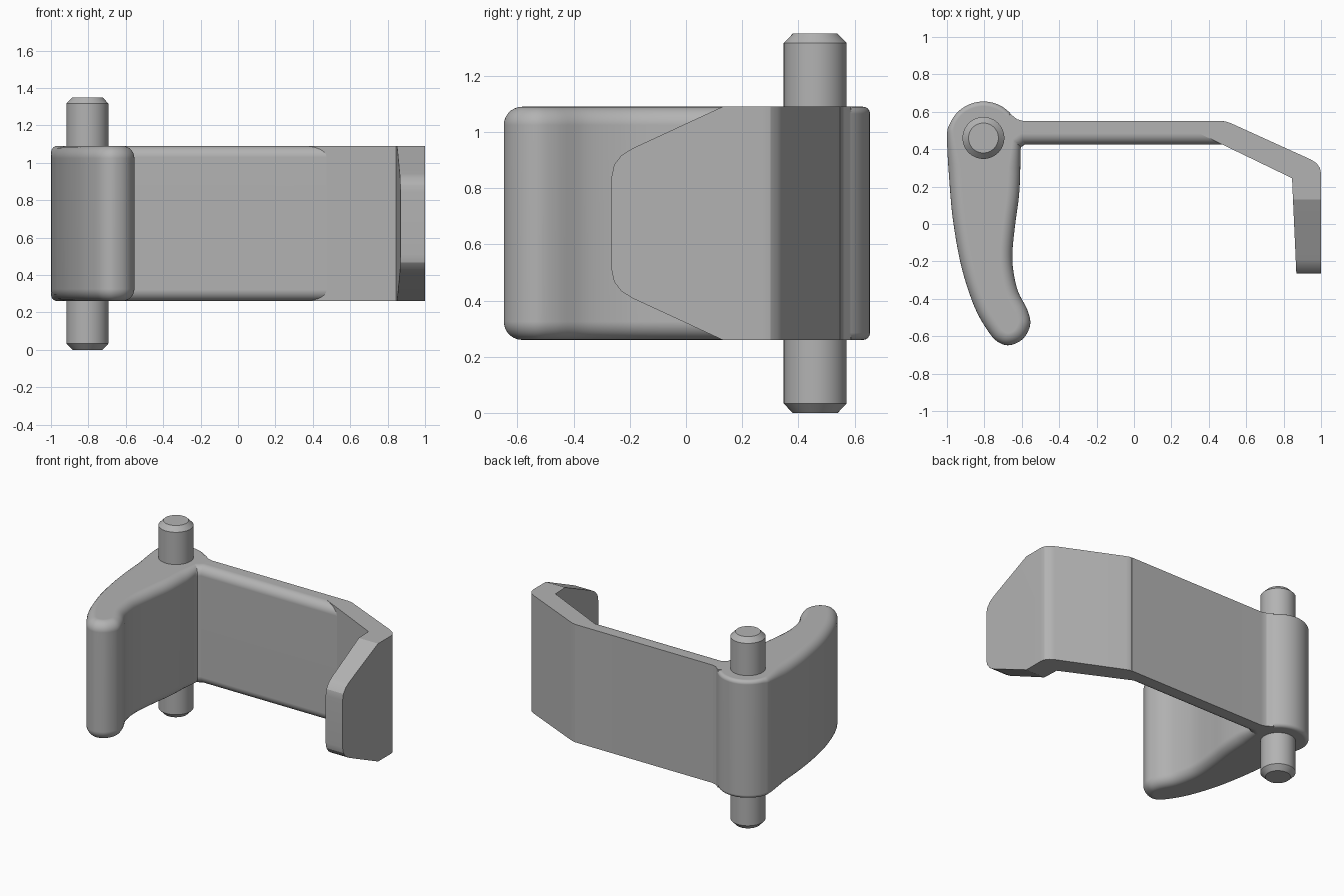
import bpy, bmesh
from math import sin, cos, pi, radians
from mathutils import Vector

LOW, HIGH = 0.26, 1.09
PIVOT = Vector((-0.805, 0.46))

if "Cube" in bpy.data.objects:
    bpy.data.objects.remove(bpy.data.objects["Cube"])

grey = bpy.data.materials.new("plain grey")
grey.use_nodes = True
grey.diffuse_color = (0.45, 0.45, 0.45, 1)
grey.node_tree.nodes["Principled BSDF"].inputs["Base Color"].default_value = grey.diffuse_color


def add_object(name, bm):
    bmesh.ops.recalc_face_normals(bm, faces=bm.faces)
    mesh = bpy.data.meshes.new(name)
    bm.to_mesh(mesh)
    bm.free()
    mesh.materials.append(grey)
    ob = bpy.data.objects.new(name, mesh)
    bpy.context.collection.objects.link(ob)
    return ob


def smooth_loop(points, steps=5):
    """Closed Catmull-Rom curve through the points."""
    out, n = [], len(points)
    for i in range(n):
        a, b, c, d = (Vector(points[(i + k) % n]) for k in (-1, 0, 1, 2))
        for s in range(steps):
            t = s / steps
            out.append(0.5 * (2 * b + (c - a) * t + (2 * a - 5 * b + 4 * c - d) * t ** 2
                              + (3 * b - a - 3 * c + d) * t ** 3))
    return out


def inward(points):
    """Mitred inward direction at each corner of a counter-clockwise outline."""
    out, n = [], len(points)
    for i, p in enumerate(points):
        e1 = (p - points[i - 1]).normalized()
        e2 = (points[(i + 1) % n] - p).normalized()
        n1, n2 = Vector((-e1.y, e1.x)), Vector((-e2.y, e2.x))
        m = (n1 + n2).normalized()
        out.append(m / max(m.dot(n1), 0.5))
    return out


def rounded_prism(name, outline, radius, steps=7):
    """Upright prism whose rim fillet radius is radius(point)."""
    pts = [Vector(p) for p in outline]
    dirs = inward(pts)
    bm = bmesh.new()
    rings = []
    angles = [pi / 2 * k / steps for k in range(steps + 1)]
    if not any(radius(p) for p in pts):
        angles = [0]
    for top in (False, True):
        for a in (angles if top else reversed(angles)):
            ring = []
            for p, d in zip(pts, dirs):
                r = radius(p)
                q = p + d * r * (1 - cos(a))
                drop = r * (1 - sin(a))
                ring.append(bm.verts.new((q.x, q.y, HIGH - drop if top else LOW + drop)))
            rings.append(ring)
    n = len(pts)
    for lo, hi in zip(rings, rings[1:]):
        for i in range(n):
            j = (i + 1) % n
            bm.faces.new((lo[i], lo[j], hi[j], hi[i]))
    bm.faces.new(rings[0][::-1])
    bm.faces.new(rings[-1])
    bmesh.ops.remove_doubles(bm, verts=bm.verts, dist=0.0001)
    return add_object(name, bm)


def combine(target, other, operation):
    mod = target.modifiers.new(operation.lower(), 'BOOLEAN')
    mod.operation, mod.solver, mod.object = operation, 'EXACT', other
    bpy.context.view_layer.update()
    result = bpy.data.meshes.new_from_object(
        target.evaluated_get(bpy.context.evaluated_depsgraph_get()))
    target.modifiers.clear()
    target.data = result
    bpy.data.objects.remove(other)


def finish(ob, angle):
    bpy.ops.object.select_all(action='DESELECT')
    ob.select_set(True)
    bpy.context.view_layer.objects.active = ob
    bpy.ops.object.shade_smooth_by_angle(angle=radians(angle))
    mod = ob.modifiers.new("even shading", 'WEIGHTED_NORMAL')
    mod.keep_sharp = True


# Curved lever with the round hinge boss at its back end
boss = [PIVOT + 0.195 * Vector((cos(pi * k / 8), sin(pi * k / 8))) for k in range(9)]
lever_side = [(-0.985, 0.2), (-0.965, 0), (-0.92, -0.24), (-0.85, -0.45), (-0.775, -0.58),
              (-0.725, -0.632), (-0.665, -0.648), (-0.595, -0.615), (-0.555, -0.54),
              (-0.57, -0.46), (-0.62, -0.36), (-0.645, -0.25), (-0.65, -0.15),
              (-0.635, 0), (-0.615, 0.15), (-0.608, 0.3)]


def lever_radius(p):
    return 0.025 + 0.04 * min(1, max(0, (0.55 - p.y) / 0.25))


body = rounded_prism("latch_body", smooth_loop(boss + lever_side), lever_radius)

# Straight arm, rounded along its front edges only
arm = rounded_prism("arm", [(-0.61, 0.39), (-0.603, 0.412), (-0.585, 0.424), (0.48, 0.424),
                            (0.48, 0.55), (-0.59, 0.55), (-0.625, 0.56), (-0.66, 0.588),
                            (-0.72, 0.55), (-0.72, 0.42)],
                    lambda p: 0.06 if p.y < 0.5 and p.x > -0.7 else 0)

# Angled catch with a square rim
catch = rounded_prism("catch", [(0.22, 0.55), (0.3, 0.508), (0.845, 0.245), (0.868, -0.265),
                                (1, -0.265), (1, 0.27), (0.994, 0.3), (0.975, 0.326),
                                (0.945, 0.345), (0.52, 0.538), (0.495, 0.547), (0.465, 0.55)],
                      lambda p: 0)

# Tapered tip of the catch, cut with a side outline
lower = [(0.8, LOW - 0.1), (0.13, LOW - 0.1), (0.13, LOW), (-0.19, 0.408), (-0.23, 0.433),
         (-0.256, 0.467), (-0.266, 0.515)]
outline = lower + [(y, LOW + HIGH - z) for y, z in reversed(lower)]
bm = bmesh.new()
face = bm.faces.new([bm.verts.new((0, y, z)) for y, z in outline])
moved = bmesh.ops.extrude_face_region(bm, geom=[face])["geom"]
bmesh.ops.translate(bm, vec=(2, 0, 0), verts=[v for v in moved if isinstance(v, bmesh.types.BMVert)])
combine(catch, add_object("tip_cutter", bm), 'INTERSECT')

combine(arm, catch, 'UNION')
combine(body, arm, 'UNION')
finish(body, 22)

# Chamfered hinge pins above and below the boss
for name, base, end in (("upper_pin", HIGH, 1.35), ("lower_pin", LOW, 0)):
    up = 1 if end > base else -1
    bm = bmesh.new()
    rings = [[bm.verts.new((PIVOT.x + r * cos(2 * pi * k / 48), PIVOT.y + r * sin(2 * pi * k / 48), z))
              for k in range(48)]
             for r, z in ((0.112, base - up * 0.01), (0.112, end - up * 0.033), (0.08, end))]
    for lo, hi in zip(rings, rings[1:]):
        for k in range(48):
            j = (k + 1) % 48
            bm.faces.new((lo[k], lo[j], hi[j], hi[k]))
    bm.faces.new(rings[0])
    bm.faces.new(rings[-1])
    finish(add_object(name, bm), 30)
